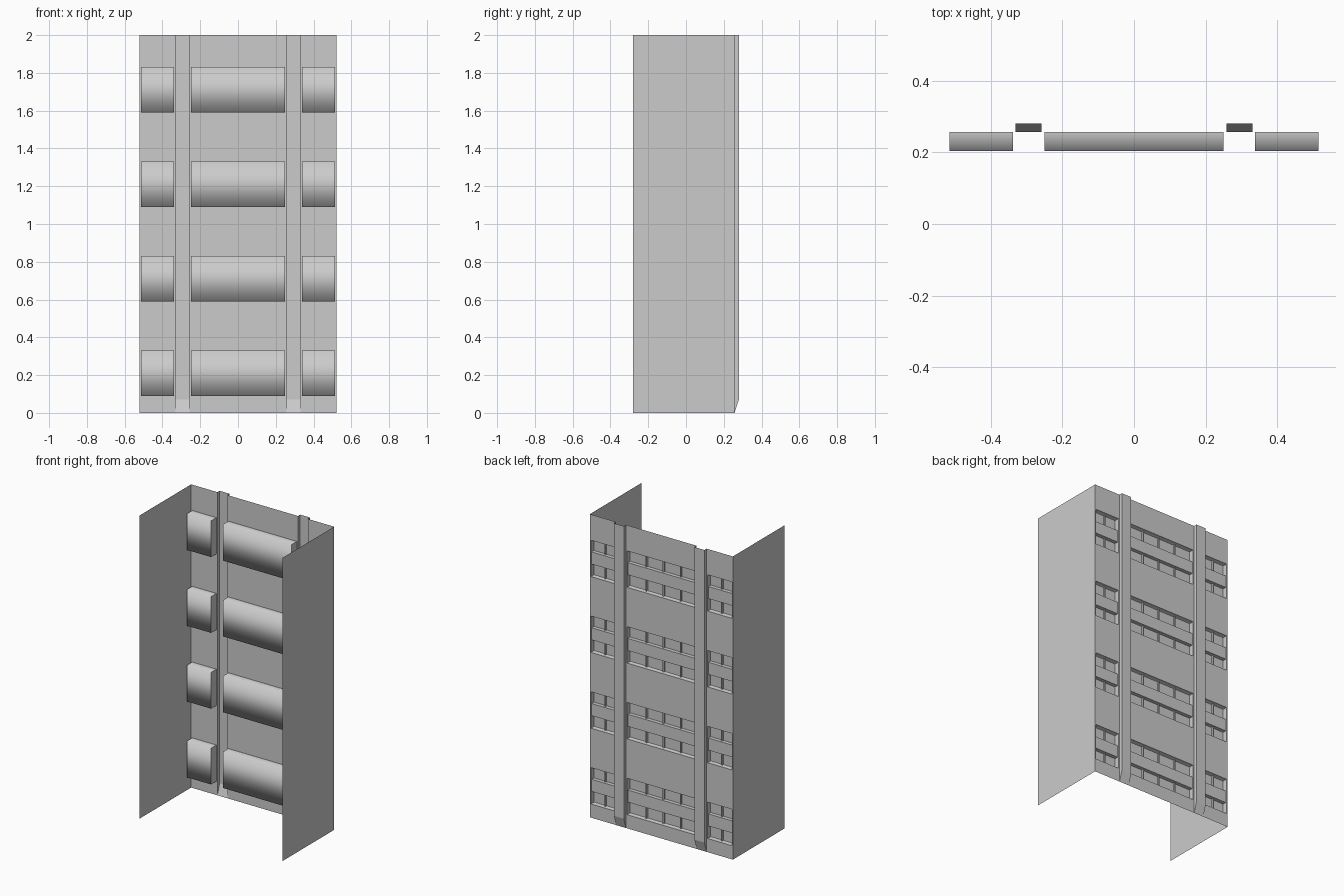
import bpy, bmesh

cube = bpy.data.objects.get("Cube")
if cube:
    bpy.data.objects.remove(cube)

grey = bpy.data.materials.new("concrete grey")
grey.use_nodes = True
colour = (0.6, 0.6, 0.6, 1)
grey.diffuse_color = colour
grey.node_tree.nodes["Principled BSDF"].inputs["Base Color"].default_value = colour

HALF, FRONT, WALL, PIER, BOX = 0.522, -0.28, 0.257, 0.28, 0.203
HEIGHT, STOREY = 2.0, 0.5
SILL, LINTEL = 0.09, 0.33
BAYS = [(-0.514, -0.338, 2), (-0.25, 0.25, 4), (0.338, 0.514, 2)]
PIERS = [(-0.33, -0.258), (0.258, 0.33)]


def quad(bm, *points):
    return bm.faces.new([bm.verts.new(p) for p in points])


def finish(bm, name):
    mesh = bpy.data.meshes.new(name)
    bm.to_mesh(mesh)
    bm.free()
    mesh.materials.append(grey)
    obj = bpy.data.objects.new(name, mesh)
    bpy.context.collection.objects.link(obj)
    return obj


def upright(bm, x0, x1, z0, z1, y):
    """Vertical panel facing +y."""
    return quad(bm, (x1, y, z0), (x0, y, z0), (x0, y, z1), (x1, y, z1))


def block(bm, x0, x1, y0, y1, z0, z1):
    made = bmesh.ops.create_cube(bm, size=1)["verts"]
    bmesh.ops.scale(bm, vec=(x1 - x0, y1 - y0, z1 - z0), verts=made)
    bmesh.ops.translate(bm, vec=((x0 + x1) / 2, (y0 + y1) / 2, (z0 + z1) / 2), verts=made)


# Facade sheet, left open at the windows and the hollow piers
bm = bmesh.new()
xs = sorted({-HALF, HALF} | {x for b in BAYS for x in b[:2]} | {x for p in PIERS for x in p})
zs = [0] + [s * STOREY + h for s in range(4) for h in (SILL, LINTEL)] + [HEIGHT]
for x0, x1 in zip(xs, xs[1:]):
    mid = (x0 + x1) / 2
    if any(a < mid < b for a, b in PIERS):
        continue
    in_bay = any(a < mid < b for a, b, n in BAYS)
    for i, (z0, z1) in enumerate(zip(zs, zs[1:])):
        if not (in_bay and i % 2):
            upright(bm, x0, x1, z0, z1, WALL)
bmesh.ops.remove_doubles(bm, verts=bm.verts, dist=0.0001)
finish(bm, "facade_wall")

# Side walls: single sheets
for name, x in (("left_side_wall", HALF), ("right_side_wall", -HALF)):
    bm = bmesh.new()
    pts = [(x, FRONT, 0), (x, WALL, 0), (x, WALL, HEIGHT), (x, FRONT, HEIGHT)]
    quad(bm, *(pts if x > 0 else pts[::-1]))
    finish(bm, name)

# Hollow piers with a sloping foot
FOOT = 0.07
for name, (x0, x1) in zip(("right_pier", "left_pier"), PIERS):
    bm = bmesh.new()
    upright(bm, x0, x1, FOOT, HEIGHT, PIER)
    quad(bm, (x1, WALL, 0), (x0, WALL, 0), (x0, PIER, FOOT), (x1, PIER, FOOT))
    for x in (x0, x1):
        pts = [(x, WALL, 0), (x, PIER, FOOT), (x, PIER, HEIGHT), (x, WALL, HEIGHT)]
        quad(bm, *(pts if x == x1 else pts[::-1]))
    finish(bm, name)

# Windows: a recess behind the wall, a spandrel, two rows of panes and mullions
THIRD = (LINTEL - SILL) / 3
GLASS, BAR, BAND = 0.225, 0.237, 0.25
for storey in range(4):
    for side, (x0, x1, panes) in zip(("right", "middle", "left"), BAYS):
        z0, z1 = storey * STOREY + SILL, storey * STOREY + LINTEL
        label = f"{side}_{storey + 1}"

        bm = bmesh.new()
        profile = [(WALL, z0), (BOX, z0), (BOX, z1), (WALL, z1)]
        rows = [[bm.verts.new((x, y, z)) for y, z in profile] for x in (x0, x1)]
        for i in range(3):
            f = bm.faces.new((rows[0][i], rows[0][i + 1], rows[1][i + 1], rows[1][i]))
            f.smooth = True
        for x in (x0, x1):
            pts = [(x, y, z) for y, z in profile]
            quad(bm, *(pts if x == x1 else pts[::-1]))
        finish(bm, "window_recess_" + label)

        bm = bmesh.new()
        upright(bm, x0, x1, z0, z1, GLASS)
        finish(bm, "window_panes_" + label)

        bm = bmesh.new()
        block(bm, x0, x1, GLASS, BAND, z0 + THIRD, z1 - THIRD)
        for i in range(1, panes):
            x = x0 + (x1 - x0) * i / panes
            for low in (z0, z1 - THIRD):
                block(bm, x - 0.004, x + 0.004, GLASS, BAR, low, low + THIRD)
        finish(bm, "window_frame_" + label)
